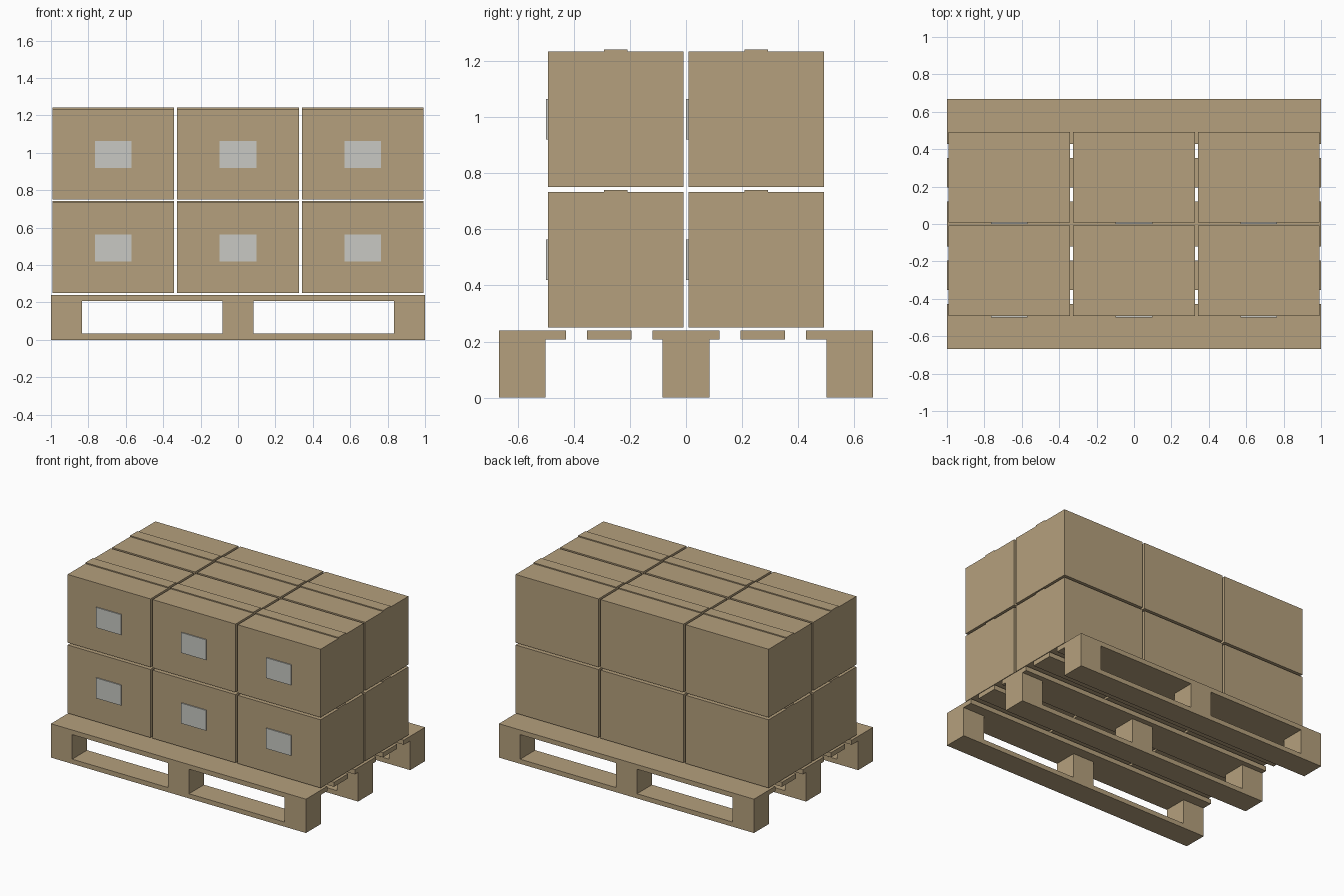
import bpy, bmesh

if "Cube" in bpy.data.objects:
    bpy.data.objects.remove(bpy.data.objects["Cube"])


def material(name, rgb):
    m = bpy.data.materials.new(name)
    m.diffuse_color = (*rgb, 1)
    m.use_nodes = True
    m.node_tree.nodes["Principled BSDF"].inputs["Base Color"].default_value = m.diffuse_color
    return m


cardboard = material("cardboard_tan", (0.462, 0.352, 0.205))
paper = material("label_grey", (0.578, 0.584, 0.546))


def finish(name, bm, mat):
    bmesh.ops.recalc_face_normals(bm, faces=bm.faces)
    mesh = bpy.data.meshes.new(name)
    bm.to_mesh(mesh)
    bm.free()
    mesh.materials.append(mat)
    obj = bpy.data.objects.new(name, mesh)
    bpy.context.collection.objects.link(obj)
    return obj


def prism(name, profile, x0, x1, mat):
    """Extrude a (y, z) profile along x."""
    bm = bmesh.new()
    face = bm.faces.new([bm.verts.new((x0, y, z)) for y, z in profile])
    new = bmesh.ops.extrude_face_region(bm, geom=[face])["geom"]
    verts = [v for v in new if isinstance(v, bmesh.types.BMVert)]
    bmesh.ops.translate(bm, verts=verts, vec=(x1 - x0, 0, 0))
    return finish(name, bm, mat)


def box(name, x, y, z, mat):
    """Box from (min, max) ranges."""
    return prism(name, [(y[0], z[0]), (y[1], z[0]), (y[1], z[1]), (y[0], z[1])], *x, mat)


BOARD, DECK, TOP = 0.033, 0.207, 0.24   # pallet heights

# Cutters for the fork openings
cutters = []
for x in ((-0.833, -0.083), (0.083, 0.833)):
    c = box("fork_opening_cutter", x, (-1, 1), (BOARD, DECK), cardboard)
    c.hide_render = True
    c.hide_set(True)
    cutters.append(c)

# Skids with their deck boards: two outer ones and one in the middle
outer = [(-0.667, 0), (-0.5, 0), (-0.5, DECK), (-0.428, DECK), (-0.428, TOP), (-0.667, TOP)]
middle = [(-0.083, 0), (0.083, 0), (0.083, DECK), (0.12, DECK),
          (0.12, TOP), (-0.12, TOP), (-0.12, DECK), (-0.083, DECK)]
skids = {"front_skid": outer, "middle_skid": middle,
         "back_skid": [(-y, z) for y, z in outer]}
for name, profile in skids.items():
    skid = prism(name, profile, -1, 1, cardboard)
    for c in cutters:
        mod = skid.modifiers.new("opening", "BOOLEAN")
        mod.operation, mod.solver, mod.object = "DIFFERENCE", "EXACT", c

# Loose deck boards between the skids
for y in (-0.274, 0.274):
    box("deck_board", (-1, 1), (y - 0.079, y + 0.079), (DECK, TOP), cardboard)

# Stacked cartons, each with a raised tape strip on top and a label in front
HX, HY, H, T = 0.325, 0.2417, 0.4833, 0.0075
for z in (0.25, 0.75):
    for y in (-0.25, 0.25):
        for x in (-0.667, 0, 0.667):
            span = (x - HX, x + HX)
            top, front, mid = z + H, y - HY, z + H / 2
            prism("carton", [(y - HY, z), (y + HY, z), (y + HY, top),
                             (y + 0.042, top), (y + 0.042, top + T),
                             (y - 0.042, top + T), (y - 0.042, top),
                             (y - HY, top)], *span, cardboard)
            box("label", (x - 0.098, x + 0.098), (front - T, front),
                (mid - 0.072, mid + 0.072), paper)
